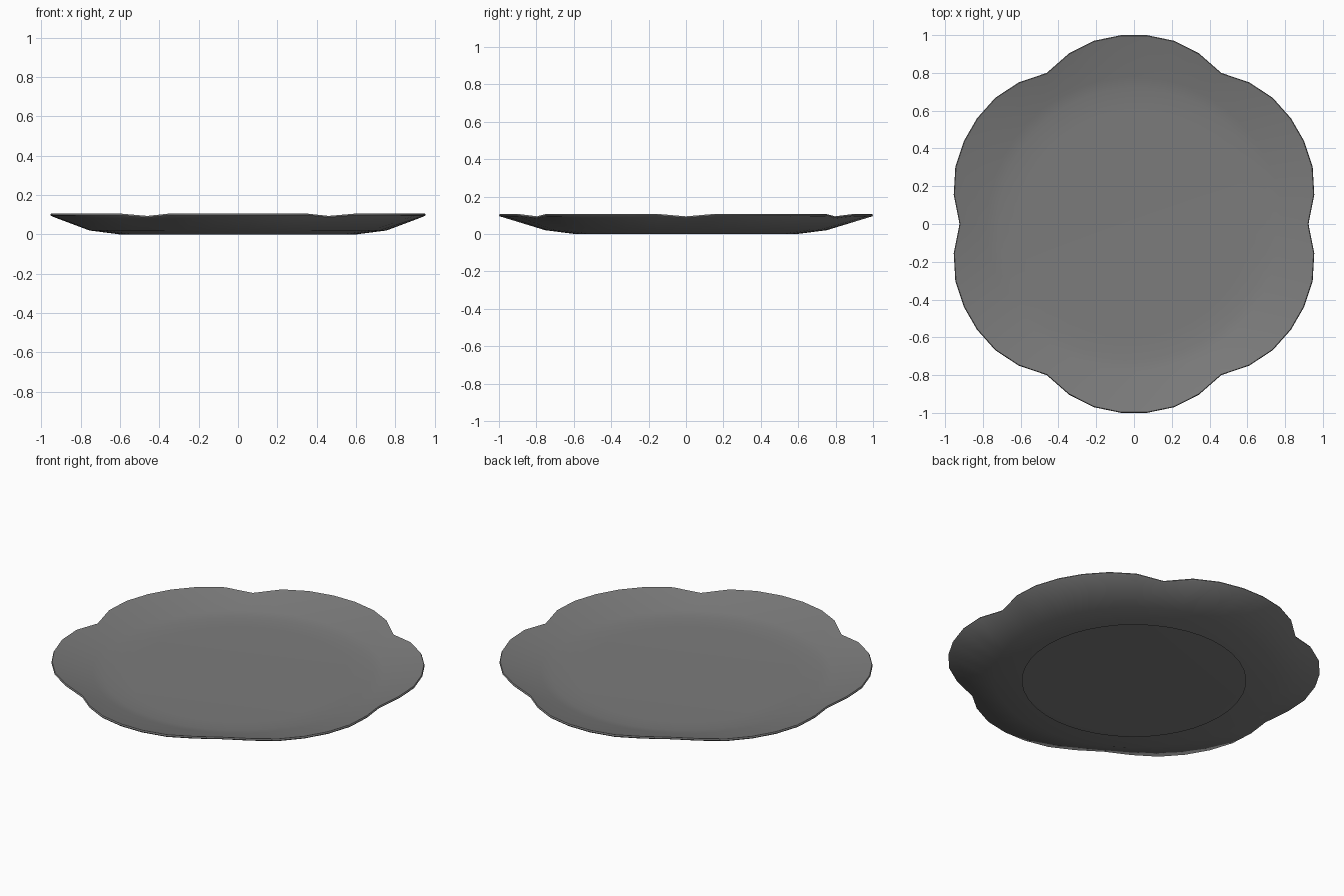
import bpy, bmesh
from math import radians, cos, sin

if "Cube" in bpy.data.objects:
    bpy.data.objects.remove(bpy.data.objects["Cube"])

# One scalloped lobe: (angle from notch in degrees, radius); mirrored then repeated six times
HALF = [(0, .922), (9.2, .965), (17.7, .991), (26.05, 1.0)]
LOBE = HALF + [(60 - a, r) for a, r in reversed(HALF[1:])]
OUTLINE = [(a + 60 * k, r, i == 0) for k in range(6) for i, (a, r) in enumerate(LOBE)]

# Profile from open foot to rim to dish floor: (radius, height, scallop amount, notch drop)
PROFILE = [
    (.600, .000, 0, 0),
    (.755, .020, 0, 0),
    (.998, .094, 1, .012),
    (1.002, .100, 1, .013),
    (.998, .107, 1, .013),
    (.780, .052, 0, 0),
    (.720, .042, 0, 0),
    (.600, .038, 0, 0),
]

bm = bmesh.new()
rings = []
for rad, z, scallop, drop in PROFILE:
    ring = []
    for a, r, notch in OUTLINE:
        d = rad * (r if scallop else 1)
        t = radians(a)
        ring.append(bm.verts.new((d * cos(t), d * sin(t), z - (drop if notch else 0))))
    rings.append(ring)

# Walls between rings and flat dish floor; the underside is open inside the foot
n = len(OUTLINE)
for lo, hi in zip(rings, rings[1:]):
    for i in range(n):
        j = (i + 1) % n
        bm.faces.new((lo[i], lo[j], hi[j], hi[i]))
bm.faces.new(rings[-1])
bm.normal_update()

# Smooth everywhere except the lip
for f in bm.faces:
    f.smooth = True
for e in bm.edges:
    if e.is_manifold and e.calc_face_angle() > radians(40):
        e.smooth = False

mesh = bpy.data.meshes.new("scalloped_plate")
bm.to_mesh(mesh)
bm.free()
plate = bpy.data.objects.new("scalloped_plate", mesh)
bpy.context.collection.objects.link(plate)

# Dark grey glaze
glaze = bpy.data.materials.new("dark_grey_glaze")
glaze.diffuse_color = (.2, .2, .2, 1)
glaze.use_nodes = True
glaze.node_tree.nodes["Principled BSDF"].inputs["Base Color"].default_value = glaze.diffuse_color
mesh.materials.append(glaze)
